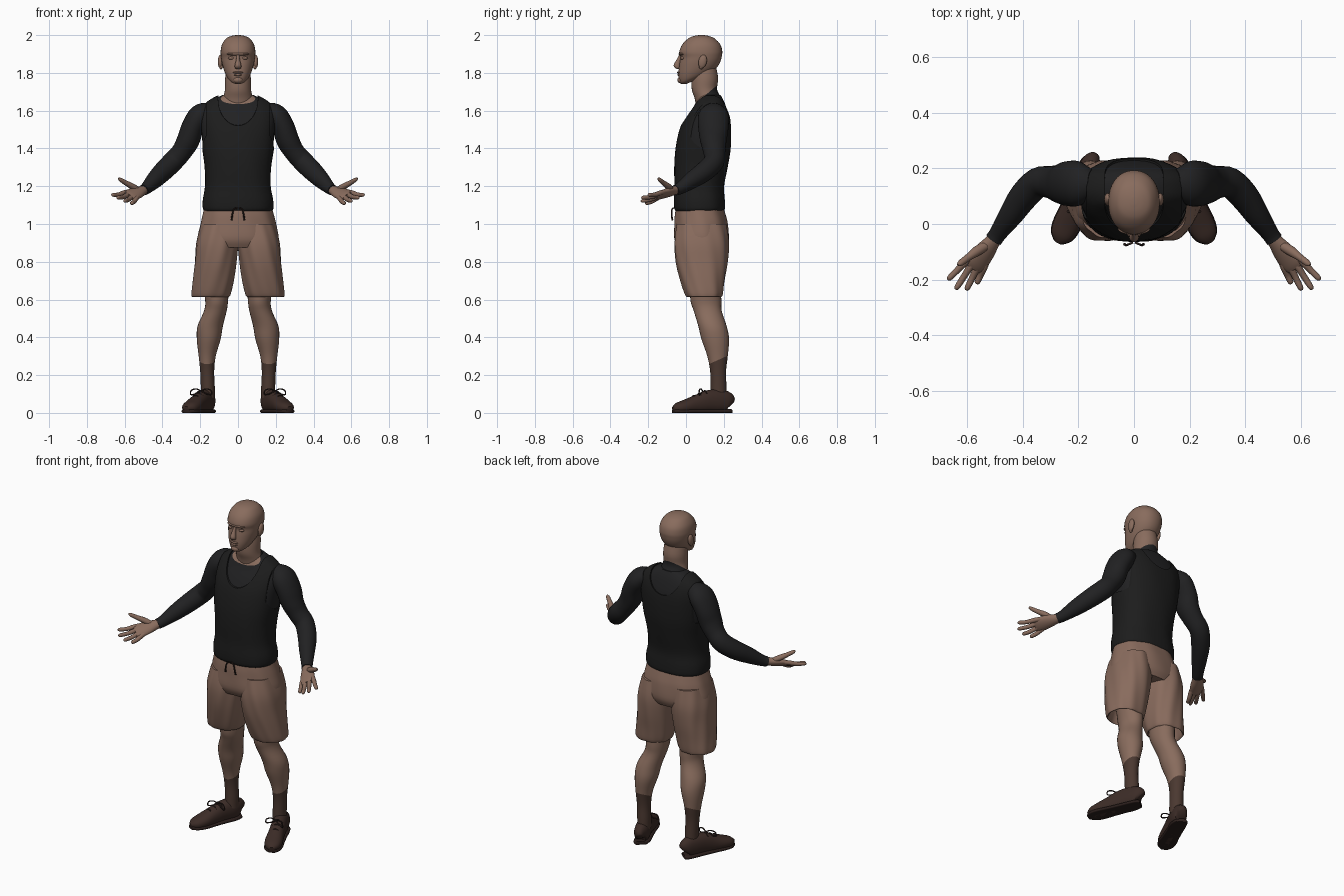
import bpy, bmesh, math
from mathutils import Vector

if "Cube" in bpy.data.objects:
    bpy.data.objects.remove(bpy.data.objects["Cube"])

made = []
SIDES = (("left", 1), ("right", -1))
UP = Vector((0, 0, 1))
FORWARD = Vector((0, 1, 0))


def material(name, r, g, b):
    m = bpy.data.materials.new(name)
    m.use_nodes = True
    m.diffuse_color = (r, g, b, 1)
    m.node_tree.nodes["Principled BSDF"].inputs["Base Color"].default_value = (r, g, b, 1)
    return m


skin = material("skin", .25, .15, .11)
shorts_cloth = material("shorts cloth", .25, .148, .11)
vest_cloth = material("vest black", .012, .012, .012)
sleeve_cloth = material("sleeve black", .015, .015, .016)
sock_cloth = material("sock brown", .07, .04, .03)
shoe_leather = material("shoe brown", .045, .025, .02)
sole_rubber = material("sole dark brown", .025, .014, .012)


def finish(name, bm, mat):
    bmesh.ops.recalc_face_normals(bm, faces=bm.faces)
    mesh = bpy.data.meshes.new(name)
    bm.to_mesh(mesh)
    bm.free()
    mesh.materials.append(mat)
    ob = bpy.data.objects.new(name, mesh)
    bpy.context.collection.objects.link(ob)
    made.append(ob)
    return ob


def spline(rings, steps):
    """Catmull-Rom interpolation of whole ring tuples."""
    out = []
    last = len(rings) - 1
    for i in range(last):
        quad = zip(rings[max(i - 1, 0)], rings[i], rings[i + 1], rings[min(i + 2, last)])
        quad = list(quad)
        for k in range(steps):
            t = k / steps
            out.append([b + t * ((c - a) + t * ((2 * a - 5 * b + 4 * c - d)
                        + t * (3 * (b - c) + d - a))) / 2 if k else b
                        for a, b, c, d in quad])
    return out + [list(rings[last])]


def loft(name, rings, mat, ref=None, segs=28, power=2, fold=0, steps=4, mirror=1):
    """Skin rings of (x, y, z, half width, half depth, tilt); ref turns them across the path."""
    dense = spline([tuple(r) + (0,) * (6 - len(r)) for r in rings], steps)
    mids = [Vector(r[:3]) for r in dense]
    bm = bmesh.new()
    loops = []
    for i, r in enumerate(dense):
        a, b = Vector((r[3], 0, 0)), Vector((0, r[4], r[5]))
        if ref is not None:
            t = mids[min(i + 1, len(mids) - 1)] - mids[max(i - 1, 0)]
            side = t.cross(ref).normalized()
            a, b = side * r[3], side.cross(t).normalized() * r[4]
        loop = []
        for k in range(segs):
            ang = math.tau * k / segs
            c, s = math.cos(ang), math.sin(ang)
            c = math.copysign(abs(c) ** (2 / power), c)
            s = math.copysign(abs(s) ** (2 / power), s)
            grow = 1 + fold * math.sin(9 * ang + 14 * r[2])
            p = mids[i] + (a * c + b * s) * grow
            loop.append(bm.verts.new((p.x * mirror, p.y, max(p.z, 0))))
        loops.append(loop)
    for lo, hi in zip(loops, loops[1:]):
        for k in range(segs):
            n = (k + 1) % segs
            bm.faces.new((lo[k], lo[n], hi[n], hi[k]))
    bm.faces.new(loops[0])
    bm.faces.new(loops[-1])
    return finish(name, bm, mat)


def blob(name, at, size, mat, turn=0):
    bm = bmesh.new()
    bmesh.ops.create_uvsphere(bm, u_segments=20, v_segments=12, radius=1)
    ob = finish(name, bm, mat)
    ob.location, ob.scale, ob.rotation_euler.x = at, size, turn
    return ob


def paint_beyond(ob, point, normal, mat):
    """Cut along a plane and colour the faces on its normal side."""
    bm = bmesh.new()
    bm.from_mesh(ob.data)
    bmesh.ops.bisect_plane(bm, geom=bm.verts[:] + bm.edges[:] + bm.faces[:],
                           plane_co=point, plane_no=normal)
    ob.data.materials.append(mat)
    for f in bm.faces:
        if (f.calc_center_median() - Vector(point)).dot(Vector(normal)) > 0:
            f.material_index = 1
    bm.to_mesh(ob.data)
    bm.free()


def carve(ob, at, size, turn):
    """Subtract an elliptic cylinder."""
    bpy.ops.mesh.primitive_cylinder_add(vertices=48, radius=1, depth=2, location=at, rotation=turn)
    cutter = bpy.context.object
    cutter.scale = size
    cutter.hide_render = True
    mod = ob.modifiers.new("opening", "BOOLEAN")
    mod.operation, mod.object, mod.solver = "DIFFERENCE", cutter, "EXACT"
    bpy.context.view_layer.objects.active = ob
    bpy.ops.object.modifier_apply(modifier=mod.name)
    bpy.data.objects.remove(cutter)


# Head: rings of (front z, back z, front y, back y, half width)
skull = [(1.74, 1.80, .0, .13, .028), (1.745, 1.82, -.03, .155, .055),
         (1.785, 1.84, -.04, .172, .073), (1.84, 1.865, -.036, .184, .085),
         (1.88, 1.89, -.03, .19, .09), (1.91, 1.915, -.036, .192, .092),
         (1.95, 1.95, -.02, .182, .085), (1.982, 1.982, .012, .152, .063),
         (1.995, 1.995, .04, .122, .037), (2, 2, .07, .095, .01)]
loft("head", [(0, (f + b) / 2, (zf + zb) / 2, w, (b - f) / 2, (zb - zf) / 2)
              for zf, zb, f, b, w in skull], skin, power=2.15, segs=36)
loft("nose", [(0, -.026, 1.9, .008, .008), (0, -.038, 1.87, .01, .012),
              (0, -.047, 1.842, .017, .018), (0, -.044, 1.826, .016, .014),
              (0, -.035, 1.82, .008, .008)], skin, segs=16)
blob("brow_ridge", (0, -.018, 1.9), (.058, .021, .01), skin)
blob("upper_lip", (0, -.036, 1.802), (.026, .011, .006), skin)
blob("lower_lip", (0, -.035, 1.79), (.022, .011, .007), skin)
blob("chin", (0, -.026, 1.762), (.026, .02, .018), skin)
for side, s in SIDES:
    blob(side + "_ear", (s * .094, .088, 1.86), (.013, .022, .036), skin, -.2)
    blob(side + "_ear_lobe", (s * .09, .08, 1.833), (.01, .011, .014), skin)
    blob(side + "_eyelid", (s * .034, -.016, 1.878), (.018, .013, .009), skin)

# Neck with a collar that rises at the back
collar = ((0, .03, 1.62), (0, .85, -1))
neck = loft("neck", [(0, .13, 1.58, .09, .07), (0, .118, 1.66, .08, .071),
                     (0, .098, 1.71, .069, .067), (0, .1, 1.77, .068, .07),
                     (0, .1, 1.83, .06, .06)], skin)
paint_beyond(neck, *collar, sleeve_cloth)

# Torso: rings of (z, front y, back y, half width)
trunk = [(1.07, -.055, .2, .18), (1.085, -.062, .207, .187), (1.13, -.064, .206, .186),
         (1.2, -.061, .202, .174), (1.3, -.063, .22, .176), (1.4, -.056, .236, .19),
         (1.5, -.034, .239, .2), (1.57, -.002, .233, .204), (1.62, .03, .22, .19),
         (1.66, .052, .205, .145), (1.69, .07, .188, .085)]


def torso(inset):
    return [(0, (f + b) / 2, z - inset, w - inset, (b - f) / 2 - inset) for z, f, b, w in trunk]


undershirt = loft("undershirt", torso(.006)[2:], skin, power=2.3, segs=40)
paint_beyond(undershirt, *collar, sleeve_cloth)
vest = loft("vest", torso(0), vest_cloth, power=2.3, segs=40, fold=.006)
carve(vest, (0, .1, 1.665), (.105, .125, .4), (math.radians(98), 0, 0))
for side, s in SIDES:
    carve(vest, (s * .28, .12, 1.56), (.165, .125, .11), (0, math.pi / 2, 0))

# Arms and open hands
palm_up = Vector((-.4, -.35, 1))
index_knuckle, little_knuckle = Vector((.598, -.13, 1.168)), Vector((.538, -.155, 1.137))
tips = {"index": (.668, -.2, 1.155), "middle": (.64, -.235, 1.14),
        "ring": (.602, -.238, 1.122), "little": (.565, -.215, 1.11)}
for side, s in SIDES:
    loft(side + "_sleeve", [
        (.15, .145, 1.6, .05, .045), (.2, .145, 1.575, .08, .06), (.24, .145, 1.51, .08, .06),
        (.265, .145, 1.44, .07, .06), (.3, .15, 1.38, .058, .054), (.345, .148, 1.33, .054, .055),
        (.395, .1, 1.28, .052, .053), (.44, .035, 1.235, .044, .046),
        (.485, -.03, 1.19, .032, .032), (.503, -.056, 1.179, .031, .028)],
        sleeve_cloth, ref=UP, mirror=s)
    loft(side + "_palm", [
        (.48, -.025, 1.19, .025, .022), (.505, -.06, 1.178, .028, .023),
        (.535, -.098, 1.166, .04, .022), (.566, -.14, 1.153, .044, .017),
        (.58, -.157, 1.148, .036, .012)], skin, ref=palm_up, mirror=s)
    loft(side + "_thumb", [
        (.525, -.075, 1.178, .016, .016), (.562, -.096, 1.2, .018, .016),
        (.595, -.12, 1.218, .013, .013), (.622, -.14, 1.235, .011, .01),
        (.632, -.147, 1.242, .004, .004)], skin, ref=UP, segs=14, mirror=s)
    for i, (finger, tip) in enumerate(tips.items()):
        base = index_knuckle.lerp(little_knuckle, i / 3)
        tip = Vector(tip)
        path = [(base.lerp(tip, t) - UP * drop, r) for t, drop, r in
                ((-.25, 0, .012), (.1, .002, .013), (.5, .006, .0115), (.9, .002, .01), (1, 0, .004))]
        loft(f"{side}_{finger}_finger", [(*p, r, r) for p, r in path], skin,
             ref=UP, segs=14, mirror=s)

# Shorts with waist, two legs and a drawstring
loft("shorts_hips", [(0, .073, 1.1, .176, .122), (0, .076, 1.05, .188, .134),
                     (0, .08, 1, .2, .141), (0, .081, .92, .214, .144),
                     (0, .082, .875, .19, .125)], shorts_cloth, power=2.2, segs=72, fold=.01)
for side, s in SIDES:
    loft(side + "_shorts_leg", [
        (.1, .082, 1, .095, .13), (.11, .082, .9, .11, .144), (.119, .083, .8, .11, .137),
        (.131, .088, .7, .108, .117), (.143, .096, .622, .102, .098),
        (.143, .096, .626, .09, .086), (.138, .1, .7, .082, .082)],
        shorts_cloth, power=2.2, segs=72, fold=.016, mirror=s)
    loft(side + "_drawstring", [
        (.004, -.066, 1.085, .004, .004), (.022, -.074, 1.078, .004, .004),
        (.03, -.076, 1.05, .004, .004), (.034, -.072, 1.02, .005, .005)],
        sole_rubber, ref=FORWARD, segs=8, mirror=s)

# Legs, socks and shoes
for side, s in SIDES:
    leg = loft(side + "_leg", [
        (.12, .1, .72, .075, .08), (.113, .105, .6, .061, .082), (.12, .115, .54, .06, .074),
        (.147, .14, .46, .067, .075), (.155, .155, .39, .063, .073),
        (.163, .167, .3, .045, .054), (.163, .17, .22, .037, .042),
        (.16, .172, .14, .037, .042), (.16, .172, .08, .037, .042)], skin, mirror=s)
    paint_beyond(leg, (0, .17, .28), (0, .45, -1), sock_cloth)
    shoe = [(.148, .233, .045, .018, .028), (.154, .222, .055, .034, .053),
            (.165, .18, .062, .043, .062), (.19, .12, .06, .043, .06),
            (.215, .06, .046, .045, .05), (.24, 0, .034, .049, .037),
            (.26, -.042, .026, .04, .028), (.272, -.066, .02, .015, .014)]
    loft(side + "_shoe", shoe, shoe_leather, ref=UP, mirror=s, power=2.2)
    loft(side + "_sole", [(x, y, .008, w + .003, .012) for x, y, z, w, h in shoe],
         sole_rubber, ref=UP, mirror=s, power=3)
    for i in range(3):
        y, z = .1 - i * .03, .118 - i * .013
        x = .198 + i * .0125
        loft(f"{side}_lace_{i + 1}", [(x - .026, y - .01, z - .016, .004, .004),
             (x, y, z, .004, .004), (x + .026, y + .01, z - .016, .004, .004)],
             sole_rubber, ref=UP, segs=8, mirror=s)
    for name, way in (("inner", -1), ("outer", 1)):
        loft(f"{side}_{name}_lace_loop", [
            (.195 + way * dx, .088 - abs(dx) / 3, .115 + dz, .0035, .0035) for dx, dz in
            ((0, 0), (.025, .012), (.052, .004), (.055, -.018), (.03, -.014), (0, 0))],
            sole_rubber, ref=FORWARD, segs=8, mirror=s)

# Smooth shading with crisp hems
bpy.ops.object.select_all(action="DESELECT")
for ob in made:
    ob.select_set(True)
bpy.context.view_layer.objects.active = made[0]
bpy.ops.object.shade_smooth_by_angle(angle=math.radians(50))
